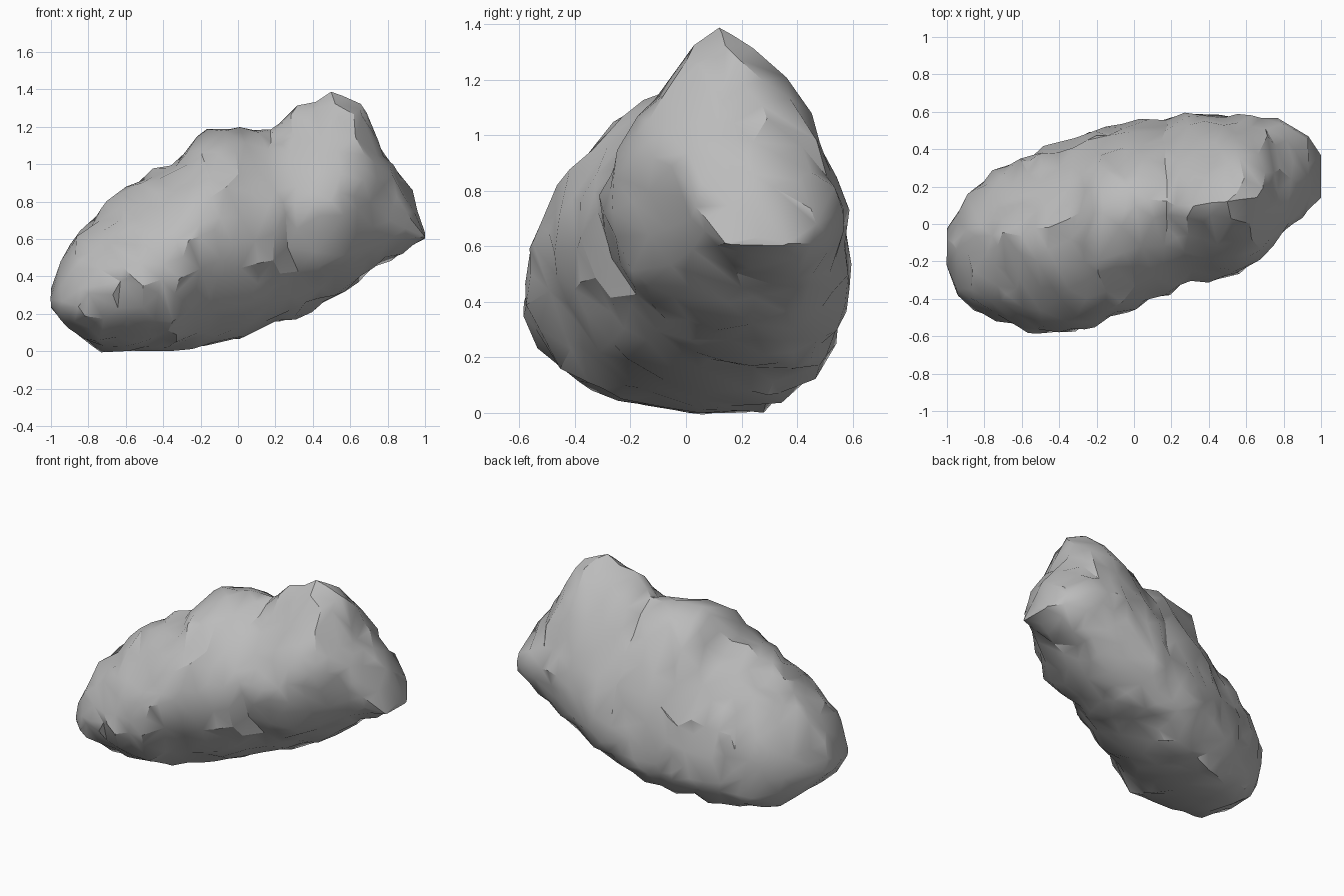
import bpy, bmesh, math
from mathutils import Vector, noise

cube = bpy.data.objects.get("Cube")
if cube:
    bpy.data.objects.remove(cube, do_unlink=True)

# Cross-sections along the boulder: x, lowest z, highest z, front y, back y,
# then the z of the front and back bulges and the y of the crest and the keel
SECTIONS = [
    (-1, .23, .33, -.22, -.03, .28, .28, -.1, -.1),
    (-.95, .17, .46, -.39, .05, .27, .3, -.12, -.1),
    (-.87, .09, .63, -.44, .17, .28, .35, -.1, 0),
    (-.74, 0, .77, -.51, .28, .34, .35, -.06, .1),
    (-.5, 0, .93, -.59, .4, .41, .4, -.04, .13),
    (-.33, 0, 1.01, -.58, .44, .48, .4, -.01, .15),
    (-.19, .03, 1.18, -.52, .51, .64, .38, .08, .17),
    (0, .08, 1.2, -.46, .55, .68, .38, .13, .18),
    (.18, .15, 1.18, -.37, .56, .72, .42, .12, .22),
    (.29, .17, 1.29, -.31, .59, .75, .48, .1, .24),
    (.53, .3, 1.37, -.29, .57, .8, .68, .13, .26),
    (.68, .41, 1.31, -.19, .56, .92, .73, .13, .27),
    (.8, .48, 1.03, -.05, .55, .88, .72, .15, .29),
    (.93, .56, .84, .07, .47, .7, .67, .24, .28),
    (1, .6, .63, .14, .37, .61, .61, .26, .26),
]
SIDES = 48
STEPS = 56


def section_at(x):
    """Blend the two neighbouring cross-sections."""
    for a, b in zip(SECTIONS, SECTIONS[1:]):
        if x <= b[0]:
            t = (x - a[0]) / (b[0] - a[0])
            return [p + (q - p) * t for p, q in zip(a, b)]
    return list(SECTIONS[-1])


def roundness(x, is_top, is_back):
    """Low values give straight slopes, high values give boxy corners."""
    toward_peak = min(1, max(0, x * 3))
    if is_top:
        return 1.55 if is_back else 1.65 - 0.35 * toward_peak
    return 2.6 if is_back else 2.1 - 0.2 * toward_peak


def ring(x):
    """Closed outline built from four quarter curves."""
    _, low, high, front, back, z_front, z_back, y_crest, y_keel = section_at(x)
    points = []
    for i in range(SIDES):
        angle = math.tau * i / SIDES
        c, s = math.cos(angle), math.sin(angle)
        power = roundness(x, s > 0, c > 0)
        u, v = abs(c) ** (2 / power), abs(s) ** (2 / power)
        y_side, z_side = (back, z_back) if c > 0 else (front, z_front)
        y_mid, z_end = (y_crest, high) if s > 0 else (y_keel, low)
        points.append(Vector((x, y_mid + (y_side - y_mid) * u,
                              z_side + (z_end - z_side) * v)))
    return points


# Loft the boulder skin
bm = bmesh.new()
rings = []
for k in range(STEPS + 1):
    x = -math.cos(math.pi * k / STEPS) * 0.4 + (2 * k / STEPS - 1) * 0.6
    rings.append([bm.verts.new(p) for p in ring(x)])
for a, b in zip(rings, rings[1:]):
    for i in range(SIDES):
        j = (i + 1) % SIDES
        bm.faces.new((a[i], a[j], b[j], b[i]))
bm.faces.new(rings[0])
bm.faces.new(rings[-1])
bmesh.ops.recalc_face_normals(bm, faces=bm.faces)

# Weathered lumps and hollows
bm.normal_update()
moves = []
for v in bm.verts:
    lump = noise.noise(v.co * 5) * 0.018 + noise.noise(v.co * 9) * 0.03
    inset = min(1, (1 - abs(v.co.x)) * 6)
    moves.append(v.normal * lump * inset)
for v, move in zip(bm.verts, moves):
    v.co += move
    v.co.z = max(v.co.z, 0)
bmesh.ops.triangulate(bm, faces=bm.faces)

mesh = bpy.data.meshes.new("boulder")
bm.to_mesh(mesh)
bm.free()
boulder = bpy.data.objects.new("boulder", mesh)
bpy.context.collection.objects.link(boulder)

# Grey stone
stone = bpy.data.materials.new("grey_stone")
stone.use_nodes = True
colour = (0.5, 0.5, 0.5, 1)
stone.diffuse_color = colour
shader = stone.node_tree.nodes["Principled BSDF"]
shader.inputs["Base Color"].default_value = colour
shader.inputs["Roughness"].default_value = 0.9
mesh.materials.append(stone)

# Chip the skin into irregular facets, keeping only the hard creases sharp
bpy.context.view_layer.objects.active = boulder
boulder.select_set(True)
chip = boulder.modifiers.new("chipped_facets", "DECIMATE")
chip.ratio = 0.18
bpy.ops.object.modifier_apply(modifier=chip.name)
bpy.ops.object.shade_smooth_by_angle(angle=math.radians(32))
